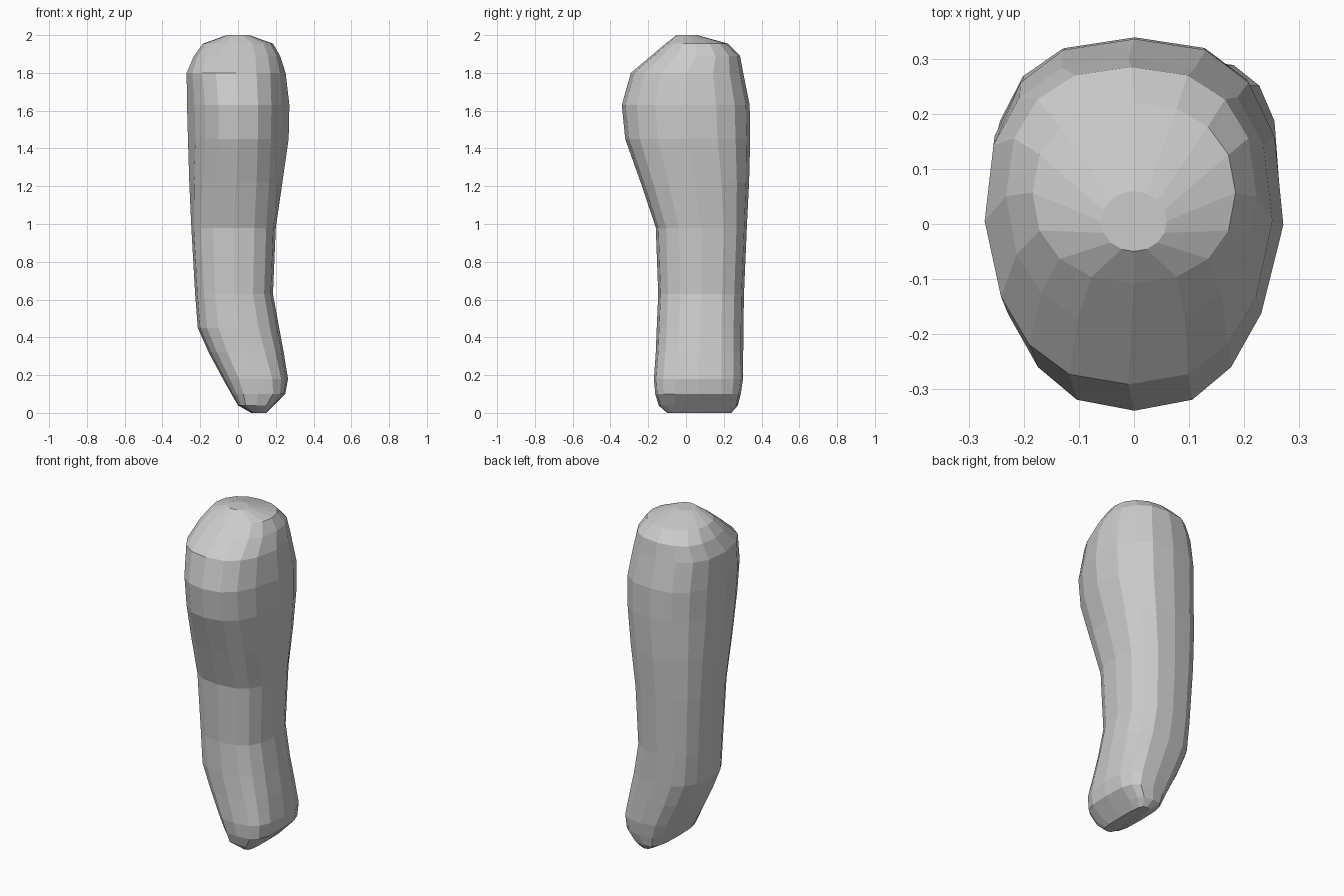
import bpy, bmesh
from math import sin, cos, tau, copysign

SIDES = 16
# z, x min, x max, y min, y max, squareness, front narrowing
SECTIONS = [
    (0.00, 0.07, 0.15, -0.10, 0.24, 3.5, 0.0),
    (0.04, 0.00, 0.19, -0.145, 0.275, 3.5, 0.0),
    (0.10, -0.035, 0.25, -0.163, 0.29, 3.2, 0.0),
    (0.18, -0.08, 0.265, -0.17, 0.302, 2.9, 0.0),
    (0.32, -0.155, 0.242, -0.16, 0.303, 2.8, 0.0),
    (0.45, -0.213, 0.218, -0.155, 0.304, 2.7, 0.0),
    (0.63, -0.227, 0.185, -0.147, 0.307, 2.7, 0.0),
    (0.98, -0.247, 0.20, -0.16, 0.322, 2.7, 0.0),
    (1.22, -0.258, 0.235, -0.24, 0.334, 2.7, 0.1),
    (1.45, -0.265, 0.268, -0.322, 0.34, 2.6, 0.2),
    (1.63, -0.27, 0.272, -0.34, 0.337, 2.6, 0.2),
    (1.80, -0.272, 0.252, -0.292, 0.303, 2.5, 0.12),
    (1.89, -0.233, 0.223, -0.185, 0.286, 2.4, 0.05),
    (1.955, -0.185, 0.185, -0.108, 0.222, 2.2, 0.0),
    (2.00, -0.06, 0.06, -0.05, 0.06, 2.0, 0.0),
]


def spow(v, p):
    return copysign(abs(v) ** (2 / p), v)


# Body: faceted rounded sections joined from the foot to the crown
bm = bmesh.new()
rings = []
for z, x0, x1, y0, y1, p, taper in SECTIONS:
    ring = []
    for i in range(SIDES):
        a = tau * i / SIDES
        c, s = spow(cos(a), p), spow(sin(a), p)
        c *= 1 - taper * max(0, -s)
        ring.append(bm.verts.new(((x0 + x1) / 2 + (x1 - x0) / 2 * c,
                                  (y0 + y1) / 2 + (y1 - y0) / 2 * s, z)))
    rings.append(ring)
for lo, hi in zip(rings, rings[1:]):
    for i in range(SIDES):
        j = (i + 1) % SIDES
        bm.faces.new((lo[i], lo[j], hi[j], hi[i]))

# End caps
bm.faces.new(rings[-1])
bm.faces.new(rings[0][::-1])
bmesh.ops.recalc_face_normals(bm, faces=bm.faces)

mesh = bpy.data.meshes.new("bent_rounded_body")
bm.to_mesh(mesh)
bm.free()
body = bpy.data.objects.new("bent_rounded_body", mesh)
bpy.context.collection.objects.link(body)
